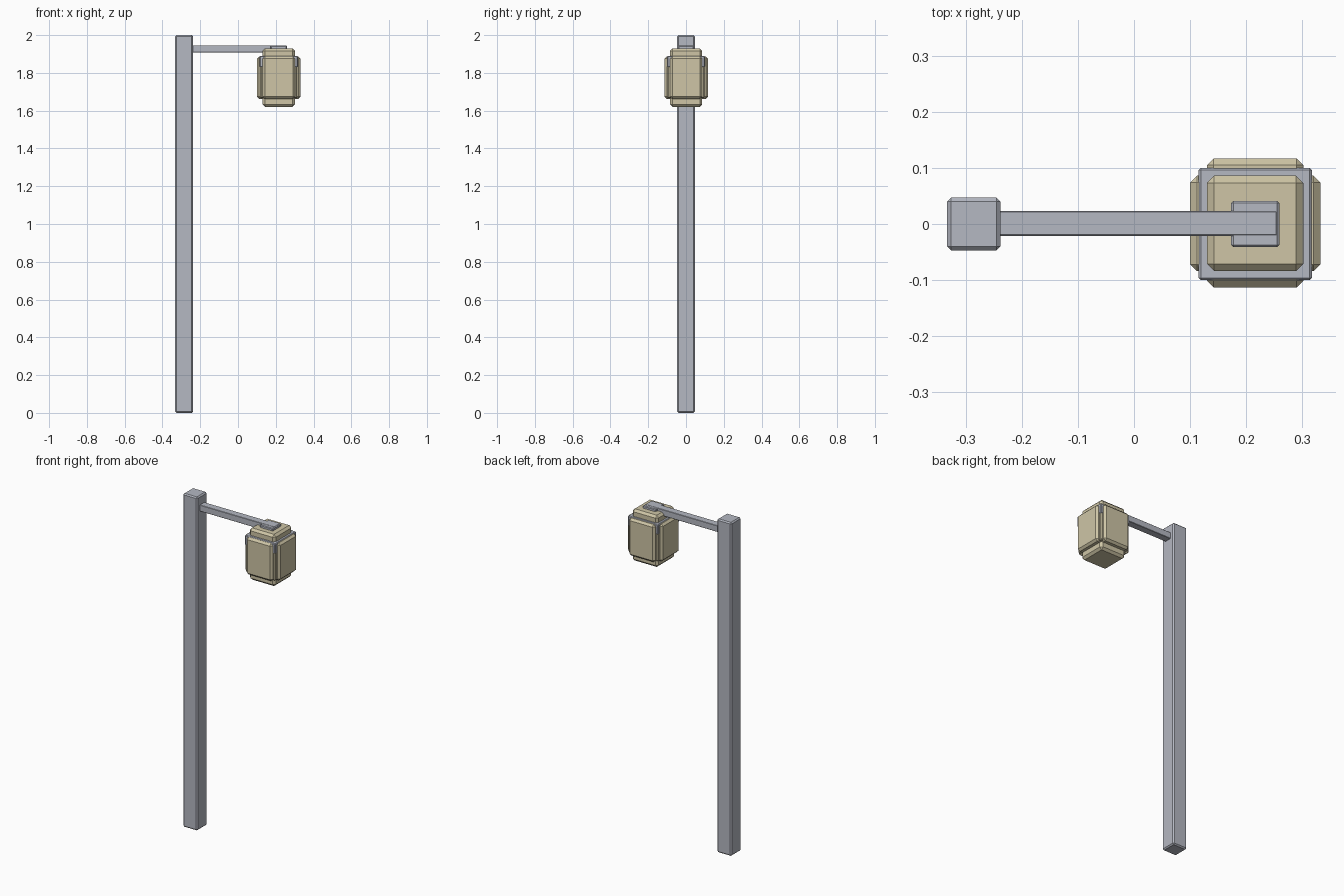
import bpy
import bmesh
from mathutils import Vector

if "Cube" in bpy.data.objects:
    bpy.data.objects.remove(bpy.data.objects["Cube"], do_unlink=True)


def material(name, rgb):
    m = bpy.data.materials.new(name)
    m.use_nodes = True
    m.diffuse_color = (*rgb, 1)
    m.node_tree.nodes["Principled BSDF"].inputs["Base Color"].default_value = (*rgb, 1)
    return m


grey = material("painted metal grey", (0.46, 0.48, 0.54))
cream = material("warm lamp glass", (0.62, 0.56, 0.38))


def box(name, x, y, z, mat, bevel):
    """Chamfered box from its extents on each axis."""
    low, high = (Vector(c) for c in zip(x, y, z))
    bm = bmesh.new()
    bmesh.ops.create_cube(bm, size=1)
    for v in bm.verts:
        v.co = (low + high) / 2 + v.co * (high - low)
    bmesh.ops.bevel(bm, geom=bm.edges[:], offset=bevel, segments=1, affect='EDGES')
    mesh = bpy.data.meshes.new(name)
    bm.to_mesh(mesh)
    bm.free()
    mesh.materials.append(mat)
    obj = bpy.data.objects.new(name, mesh)
    bpy.context.collection.objects.link(obj)
    return obj


def around(centre, half):
    return centre - half, centre + half


LAMP = 0.216

# Post, arm and hanging bracket
box("post", (-0.333, -0.238), around(0, 0.047), (0, 2), grey, 0.007)
box("arm", (-0.245, 0.255), around(0.001, 0.022), (1.908, 1.946), grey, 0.002)
box("bracket", around(LAMP, 0.043), around(0, 0.041), (1.915, 1.945), grey, 0.004)

# Lantern: tall core, square body and metal collar
box("lantern_core", around(LAMP, 0.086), around(0.001, 0.085), (1.62, 1.93), cream, 0.013)
box("lantern_body", around(LAMP, 0.097), around(0, 0.097), (1.667, 1.84), cream, 0.005)
box("lantern_collar", around(LAMP, 0.101), around(0, 0.1), (1.83, 1.89), grey, 0.004)

# Protruding glass panels, one slab through the lantern for each direction
box("side_panels", around(LAMP, 0.116), around(0.001, 0.085), (1.662, 1.887), cream, 0.012)
box("front_back_panels", around(LAMP, 0.086), around(0.002, 0.115), (1.662, 1.887), cream, 0.012)
